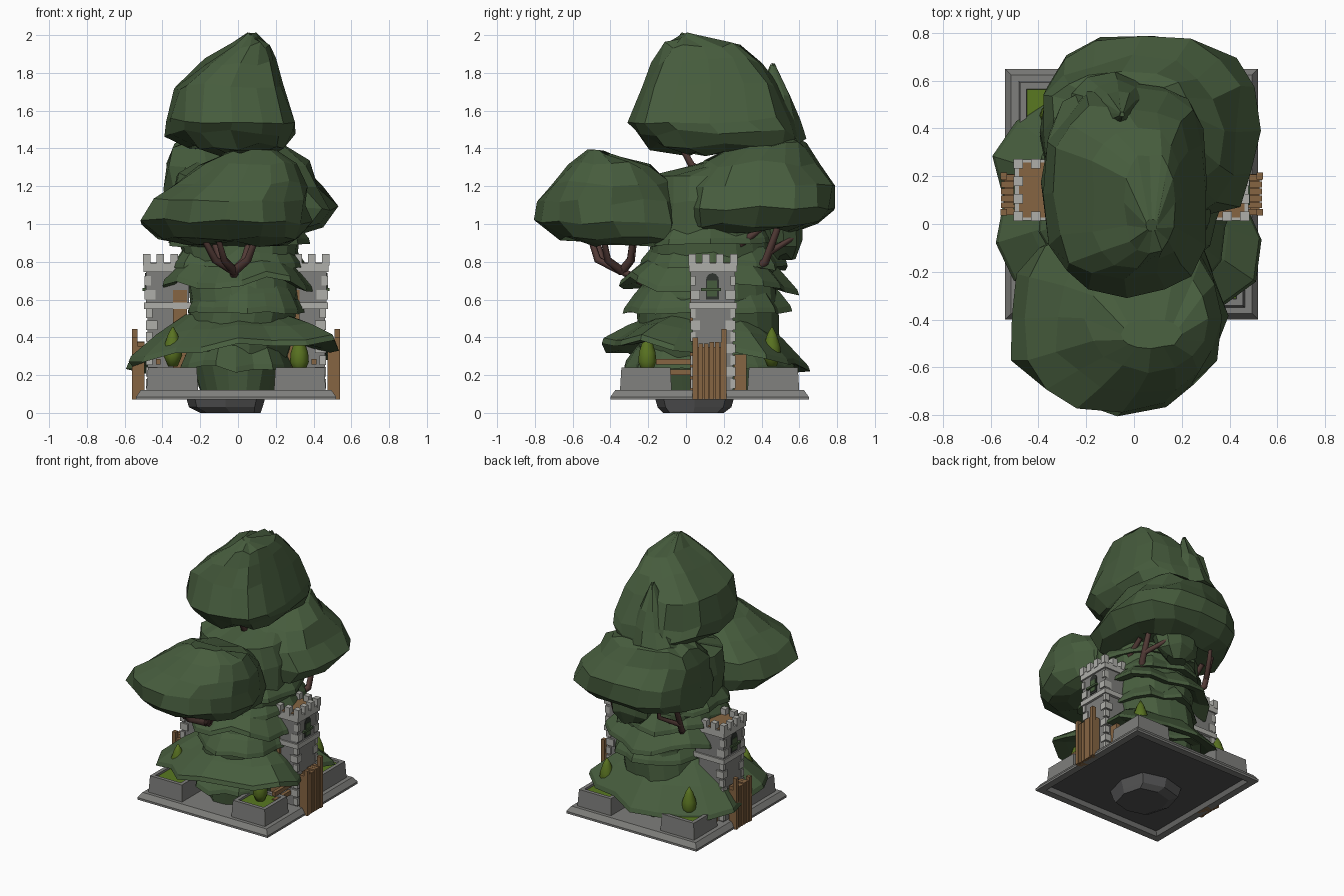
import bpy, math, random
from mathutils import Vector

random.seed(7)
old = bpy.data.objects.get("Cube")
if old:
    bpy.data.objects.remove(old, do_unlink=True)

CX, CY = -0.01, 0.125      # centre of the stone court


def material(name, r, g, b):
    m = bpy.data.materials.new(name)
    m.use_nodes = True
    m.diffuse_color = (r, g, b, 1)
    node = next(n for n in m.node_tree.nodes if n.type == 'BSDF_PRINCIPLED')
    node.inputs["Base Color"].default_value = (r, g, b, 1)
    node.inputs["Roughness"].default_value = 0.9
    return m


LEAF = material("leaf green", 0.062, 0.108, 0.047)
BUSH = material("bush green", 0.1, 0.17, 0.015)
GRASS = material("grass green", 0.1, 0.19, 0.015)
STONE = material("stone grey", 0.21, 0.21, 0.2)
TRIM = material("pale stone", 0.43, 0.43, 0.4)
DARK = material("dark stone", 0.085, 0.085, 0.086)
SHADE = material("window dark", 0.03, 0.035, 0.03)
WOOD = material("plank brown", 0.24, 0.13, 0.055)
BARK = material("bark red brown", 0.085, 0.043, 0.037)


def loft(name, rings, mat, top=None, bottom=None):
    """Skin a stack of equal rings and cap both ends."""
    n = len(rings[0])
    verts = [p for r in rings for p in r]
    faces = [(k * n + i, k * n + (i + 1) % n, (k + 1) * n + (i + 1) % n, (k + 1) * n + i)
             for k in range(len(rings) - 1) for i in range(n)]
    faces += [tuple(reversed(range(n))), tuple(range(len(verts) - n, len(verts)))]
    me = bpy.data.meshes.new(name)
    me.from_pydata(verts, [], faces)
    for m in (mat, top or mat, bottom or mat):
        me.materials.append(m)
    me.polygons[-1].material_index = 1
    me.polygons[-2].material_index = 2
    ob = bpy.data.objects.new(name, me)
    bpy.context.collection.objects.link(ob)
    return ob


def oval(z, x0, x1, y0, y1, n=18, jitter=0.0, power=0.85):
    """Rounded ring that fills the given extents."""
    pts = []
    for i in range(n):
        a = math.tau * i / n
        c, s = math.cos(a), math.sin(a)
        c, s = (math.copysign(abs(v) ** power, v) for v in (c, s))
        k = 1 + random.uniform(-jitter, jitter * 0.5)
        pts.append((((x0 + x1) + (x1 - x0) * c * k) / 2, ((y0 + y1) + (y1 - y0) * s * k) / 2,
                    z + random.uniform(-jitter, jitter) * 0.25))
    return pts


def rect(z, x0, x1, y0, y1, inset=0.0):
    x0, x1, y0, y1 = x0 + inset, x1 - inset, y0 + inset, y1 - inset
    return [(x0, y0, z), (x1, y0, z), (x1, y1, z), (x0, y1, z)]


def box(name, x0, x1, y0, y1, z0, z1, mat):
    x0, x1 = sorted((x0, x1))
    return loft(name, [rect(z0, x0, x1, y0, y1), rect(z1, x0, x1, y0, y1)], mat)


# --- stone court -----------------------------------------------------------
court = (-0.54, 0.52, -0.4, 0.65)
loft("court_slab", [rect(z, *court, i) for i, z in
     ((0.07, 0.095), (0.05, 0.07), (0, 0.07), (0, 0.085), (0.025, 0.12))], STONE, bottom=DARK)
loft("root_block", [oval(z, x, x + w, y, y + w, 8, power=0.7) for z, x, y, w in
     ((0.0, -0.2, -0.12, 0.32), (0.03, -0.26, -0.15, 0.39), (0.1, -0.28, -0.17, 0.43))],
     DARK)

# --- corner planters with bushes ---------------------------------------------
for sx, side in ((-1, "right"), (1, "left")):
    for sy, end in ((-1, "front"), (1, "back")):
        xs = sorted((CX + sx * 0.2, CX + sx * 0.475))
        ys = sorted((CY + sy * 0.2, CY + sy * 0.475))
        loft(f"planter_{end}_{side}", [rect(z, *xs, *ys, i) for i, z in
             ((0, 0.11), (0.008, 0.24), (0.035, 0.24), (0.037, 0.225))], STONE, top=GRASS)
        bx, by = CX + sx * 0.335, CY + sy * 0.33
        lift = 0.035 if sx == sy else 0
        bush = loft(f"bush_{end}_{side}", [oval(z + lift, bx - r, bx + r, by - r, by + r, 10, power=1)
                    for z, r in ((0.21, 0.025), (0.27, 0.05), (0.32, 0.046),
                                 (0.38, 0.026), (0.42, 0.004))], BUSH)
        for p in bush.data.polygons:
            p.use_smooth = True

# --- towers, gates and fences, mirrored about the court ---------------------
T0, T1 = 0.015, 0.27
for s, side in ((-1, "right"), (1, "left")):
    def X(d):
        return CX + s * d
    box(f"tower_shaft_{side}", X(0.27), X(0.47), T0 + 0.02, T1 - 0.02, 0.1, 0.56, STONE)
    box(f"tower_head_{side}", X(0.25), X(0.478), T0 + 0.01, T1 - 0.01, 0.56, 0.76, STONE)
    box(f"tower_parapet_{side}", X(0.235), X(0.49), T0, T1, 0.745, 0.793, TRIM)
    box(f"tower_floor_{side}", X(0.25), X(0.472), T0 + 0.012, T1 - 0.012, 0.79, 0.797, WOOD)
    box(f"tower_band_{side}", X(0.24), X(0.487), T0, T1, 0.55, 0.585, TRIM)
    # battlements around the edge
    for i in range(4):
        for j in range(4):
            if i in (0, 3) or j in (0, 3):
                mx, my = 0.255 + i * 0.073, T0 + 0.018 + j * 0.073
                box(f"merlon_{side}", X(mx - 0.02), X(mx + 0.02), my - 0.02, my + 0.02,
                    0.78, 0.84, TRIM)
    # alternating corner stones
    for k in range(9):
        w = 0.06 if k % 2 else 0.035
        z = 0.13 + k * 0.062 if k < 7 else 0.6 + (k - 7) * 0.075
        reach = 0.477 if k < 7 else 0.486
        for c, d in ((T0 + 0.008, T0 + w), (T1 - w, T1 - 0.008)):
            box(f"corner_stone_{side}", X(reach - w), X(reach), c, d, z, z + 0.05, TRIM)
    # arched window with leaves
    arch = [(0.105, 0.6), (0.175, 0.6)] + [(0.14 + 0.035 * math.cos(a), 0.7 + 0.04 * math.sin(a))
            for a in [math.pi * i / 6 for i in range(7)]]
    loft(f"window_{side}", [[(X(d), y, z) for y, z in arch] for d in (0.475, 0.483)], SHADE)
    box(f"window_leaves_{side}", X(0.478), X(0.486), 0.112, 0.165, 0.615, 0.7, LEAF)
    box(f"window_sprig_{side}", X(0.478), X(0.495), 0.08, 0.185, 0.645, 0.66, LEAF)
    # thick gate of uneven planks with taller outer posts
    box(f"gate_core_{side}", X(0.495), X(0.535), 0.04, 0.21, 0.075, 0.35, WOOD)
    for i in range(6):
        y = 0.037 + i * 0.029
        box(f"gate_plank_{side}", X(0.485), X(0.546), y, y + 0.025, 0.07,
            0.365 + random.uniform(-0.012, 0.015), WOOD)
    for y, z in ((0.035, 0.4), (0.187, 0.445)):
        box(f"gate_post_{side}", X(0.522), X(0.55), y, y + 0.028, 0.07, z, WOOD)
    # timber beside the tower
    box(f"timber_screen_{side}", X(0.4), X(0.43), 0.255, 0.32, 0.12, 0.31, WOOD)
    box(f"timber_post_{side}", X(0.26), X(0.335), 0.02, 0.045, 0.12, 0.65, WOOD)
    for z in (0.2, 0.255):
        box(f"timber_rail_{side}", X(0.4), X(0.425), -0.16, 0.03, z, z + 0.03, WOOD)

# --- layered leaf skirts on the trunk ----------------------------------------
loft("leafy_trunk", [oval(z, *e, jitter=0.05) for z, *e in (
     (0.11, -0.2, 0.2, -0.22, 0.46), (0.35, -0.28, 0.28, -0.26, 0.5),
     (0.6, -0.25, 0.33, -0.26, 0.5), (0.78, -0.28, 0.32, -0.2, 0.47),
     (0.95, -0.33, 0.33, -0.18, 0.45), (1.12, -0.35, 0.34, -0.17, 0.44),
     (1.26, -0.33, 0.28, -0.15, 0.42), (1.33, -0.2, 0.2, 0.1, 0.4))], LEAF)


def skirt(name, ext, rim, top, ragged, inner=0.55, tilt=(0, 0)):
    """Drooping lobed dome with a hollow underside."""
    cx, cy = (ext[0] + ext[1]) / 2, (ext[2] + ext[3]) / 2
    out = []
    for i, (x, y, z) in enumerate(oval(rim, *ext, 20, 0.0, 0.95)):
        k = random.uniform(0.86, 0.94) if i % 3 == 1 else random.uniform(0.94, 1.0)
        x, y = cx + (x - cx) * k, cy + (y - cy) * k
        z += tilt[0] * (x - cx) + tilt[1] * (y - cy) + random.uniform(-0.5, 0.5) * ragged
        if 0 < y < 0.28:      # leave room for the towers
            x = min(0.46, x)
        out.append((x, y, z))

    def scaled(f, z, follow):
        return [(cx + (x - cx) * f, cy + (y - cy) * f, z + (h - rim) * follow) for x, y, h in out]
    rise = top - rim
    loft(name, [scaled(inner, rim + rise * 0.45, 0), scaled(0.85, rim + rise * 0.08, 0.8), out,
                scaled(0.98, rim + 0.03, 1), scaled((inner + 1) / 2, rim + rise * 0.6, 0.5),
                scaled(inner, top, 0)], LEAF)


skirt("skirt_root", (-0.34, 0.32, -0.35, 0.58), 0.23, 0.42, 0.04, 0.7)
skirt("skirt_low", (-0.63, 0.63, -0.47, 0.67), 0.29, 0.52, 0.05, 0.48, (0.07, -0.1))
skirt("skirt_middle", (-0.29, 0.39, -0.35, 0.57), 0.53, 0.7, 0.02, 0.72)
skirt("skirt_high", (-0.42, 0.46, -0.36, 0.61), 0.66, 0.85, 0.07, 0.58, (0, -0.06))
skirt("skirt_crown", (-0.36, 0.38, -0.26, 0.55), 0.77, 0.95, 0.05, 0.65)
skirt("skirt_shelf", (-0.39, 0.39, -0.24, 0.5), 0.89, 1.05, 0.03, 0.7)

# --- big faceted leaf clouds ---------------------------------------------------
front = ((0.89, -0.3, 0.28, -0.5, -0.05), (0.92, -0.44, 0.35, -0.68, 0),
         (1.01, -0.53, 0.39, -0.79, 0.02), (1.12, -0.47, 0.37, -0.79, 0),
         (1.21, -0.34, 0.37, -0.71, -0.07), (1.31, -0.2, 0.32, -0.62, -0.17),
         (1.38, -0.06, 0.2, -0.52, -0.4))
back = ((0.97, -0.28, 0.35, 0.05, 0.6), (1.0, -0.38, 0.46, 0, 0.73),
        (1.08, -0.39, 0.55, -0.02, 0.8), (1.2, -0.39, 0.46, -0.02, 0.79),
        (1.32, -0.39, 0.38, 0.08, 0.7), (1.42, -0.36, 0.26, 0.25, 0.64),
        (1.45, -0.25, 0.1, 0.32, 0.58))
peak = ((1.37, -0.1, 0.18, 0.0, 0.42), (1.41, -0.26, 0.26, -0.2, 0.61),
        (1.48, -0.38, 0.3, -0.27, 0.62), (1.55, -0.38, 0.32, -0.32, 0.57),
        (1.73, -0.34, 0.26, -0.25, 0.51), (1.86, -0.18, 0.21, -0.18, 0.41),
        (1.95, -0.04, 0.17, -0.12, 0.3), (2.0, 0.05, 0.1, -0.03, 0.02))
for name, rows, power in (("front", front, 0.85), ("back", back, 0.8), ("top", peak, 0.75)):
    loft(f"leaf_cloud_{name}", [oval(z, *e, n=16, jitter=0.08, power=power) for z, *e in rows], LEAF)
loft("leaf_tuft_back", [oval(z, *e, n=9, jitter=0.1) for z, *e in (
     (0.83, 0.0, 0.15, 0.48, 0.58), (0.9, -0.08, 0.22, 0.42, 0.62),
     (1.02, -0.1, 0.25, 0.4, 0.62))], LEAF)
loft("leaf_drape_back", [oval(z, *e, n=12, jitter=0.09) for z, *e in (
     (1.44, -0.28, 0.12, 0.25, 0.63), (1.55, -0.22, 0.08, 0.3, 0.6),
     (1.68, -0.15, 0.02, 0.38, 0.56), (1.84, -0.06, -0.04, 0.45, 0.47))], LEAF)


# --- bare branches ---------------------------------------------------------------
def branch(name, pts, radius):
    cu = bpy.data.curves.new(name, 'CURVE')
    cu.dimensions, cu.bevel_depth, cu.bevel_resolution = '3D', radius, 1
    cu.use_fill_caps = True
    sp = cu.splines.new('POLY')
    sp.points.add(len(pts) - 1)
    for k, (p, q) in enumerate(zip(sp.points, pts)):
        p.co = (*Vector(q), 1)
        p.radius = 1 - 0.35 * k / (len(pts) - 1)
    cu.materials.append(BARK)
    bpy.context.collection.objects.link(bpy.data.objects.new(name, cu))


fork = Vector((-0.02, -0.34, 0.75))
branch("front_bough", [(-0.01, -0.1, 0.64), (-0.02, -0.22, 0.69), fork], 0.032)
for dx, dy in ((-0.17, -0.14), (-0.09, -0.17), (0.12, -0.1), (0.09, 0.06), (-0.12, 0.07)):
    branch("front_twig", [fork, fork + Vector((dx * 0.6, dy * 0.75, 0.06)),
                          fork + Vector((dx, dy, 0.19))], 0.024)
for x, sway in ((0.18, 0.1), (-0.18, -0.08)):
    branch("back_bough", [(x, 0.3, 0.72), (x + sway, 0.42, 0.8), (x + sway, 0.5, 1.02)], 0.026)
    branch("side_bough", [(x, 0.12, 0.82), (x + sway, 0.27, 0.88), (x + sway, 0.4, 0.98)], 0.026)
    branch("rear_twig", [(x + sway, 0.44, 0.85), (x, 0.57, 0.93), (x, 0.58, 1.02)], 0.018)
branch("top_bough", [(0.02, 0.15, 1.25), (0.03, 0.03, 1.31), (0.03, -0.03, 1.42)], 0.026)
